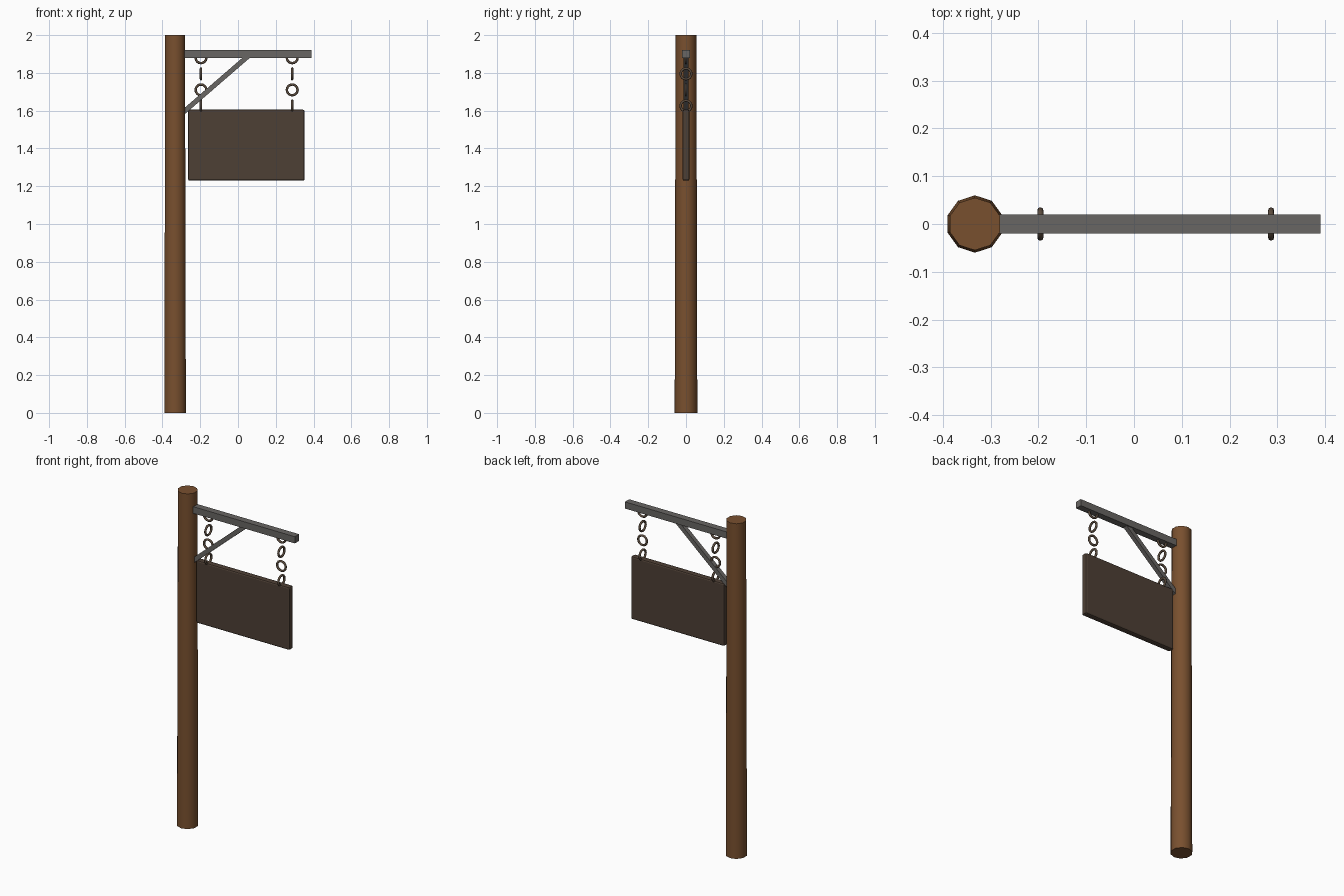
import bpy, math
from mathutils import Vector

cube = bpy.data.objects.get("Cube")
if cube:
    bpy.data.objects.remove(cube, do_unlink=True)


def material(name, rgb):
    m = bpy.data.materials.new(name)
    m.use_nodes = True
    m.diffuse_color = (*rgb, 1)
    m.node_tree.nodes["Principled BSDF"].inputs["Base Color"].default_value = (*rgb, 1)
    return m


wood = material("warm wood", (0.19, 0.08, 0.028))
board = material("dark board", (0.075, 0.05, 0.035))
iron = material("grey iron", (0.14, 0.132, 0.125))
chain = material("brown chain metal", (0.11, 0.075, 0.05))


def finish(name, mat, angle=None):
    ob = bpy.context.object
    ob.name = name
    ob.data.materials.append(mat)
    if angle:
        bpy.ops.object.shade_smooth_by_angle(angle=math.radians(angle))
    return ob


def box(name, mat, center, size, tilt=0):
    bpy.ops.mesh.primitive_cube_add(size=1, location=center, rotation=(0, tilt, 0))
    bpy.context.object.scale = size
    bpy.ops.object.transform_apply(location=False, rotation=False, scale=True)
    return finish(name, mat)


# Tapered ten-sided post
POST_X = -0.333
bpy.ops.mesh.primitive_cone_add(vertices=10, radius1=0.06, radius2=0.055, depth=2,
                                location=(POST_X, 0, 1))
finish("post", wood, 40)

# Horizontal arm running into the post
box("arm", iron, (0.04, 0, 1.9), (0.7, 0.04, 0.04))

# Diagonal brace between post and arm
low, high = Vector((-0.3, 0, 1.583)), Vector((0.055, 0, 1.89))
run = high - low
box("brace", iron, (low + high) / 2, (run.length, 0.026, 0.026), -math.atan2(run.z, run.x))

# Hanging board with softened edges
sign = box("sign_board", board, (0.044, 0, 1.417), (0.617, 0.037, 0.376))
bevel = sign.modifiers.new("soft edges", "BEVEL")
bevel.width = 0.009
bevel.segments = 2

# Two chains of four rings, alternately turned
for side, x in (("right", -0.196), ("left", 0.287)):
    for i in range(4):
        facing = (math.pi / 2, 0, 0) if i % 2 == 0 else (0, math.pi / 2, 0)
        # the topmost ring faces the front, the next one the side
        bpy.ops.mesh.primitive_torus_add(major_segments=16, minor_segments=8,
                                         major_radius=0.0285, minor_radius=0.0065,
                                         location=(x, 0, 1.88 - 0.085 * i), rotation=facing)
        finish(f"{side}_chain_ring_{i + 1}", chain, 60)
